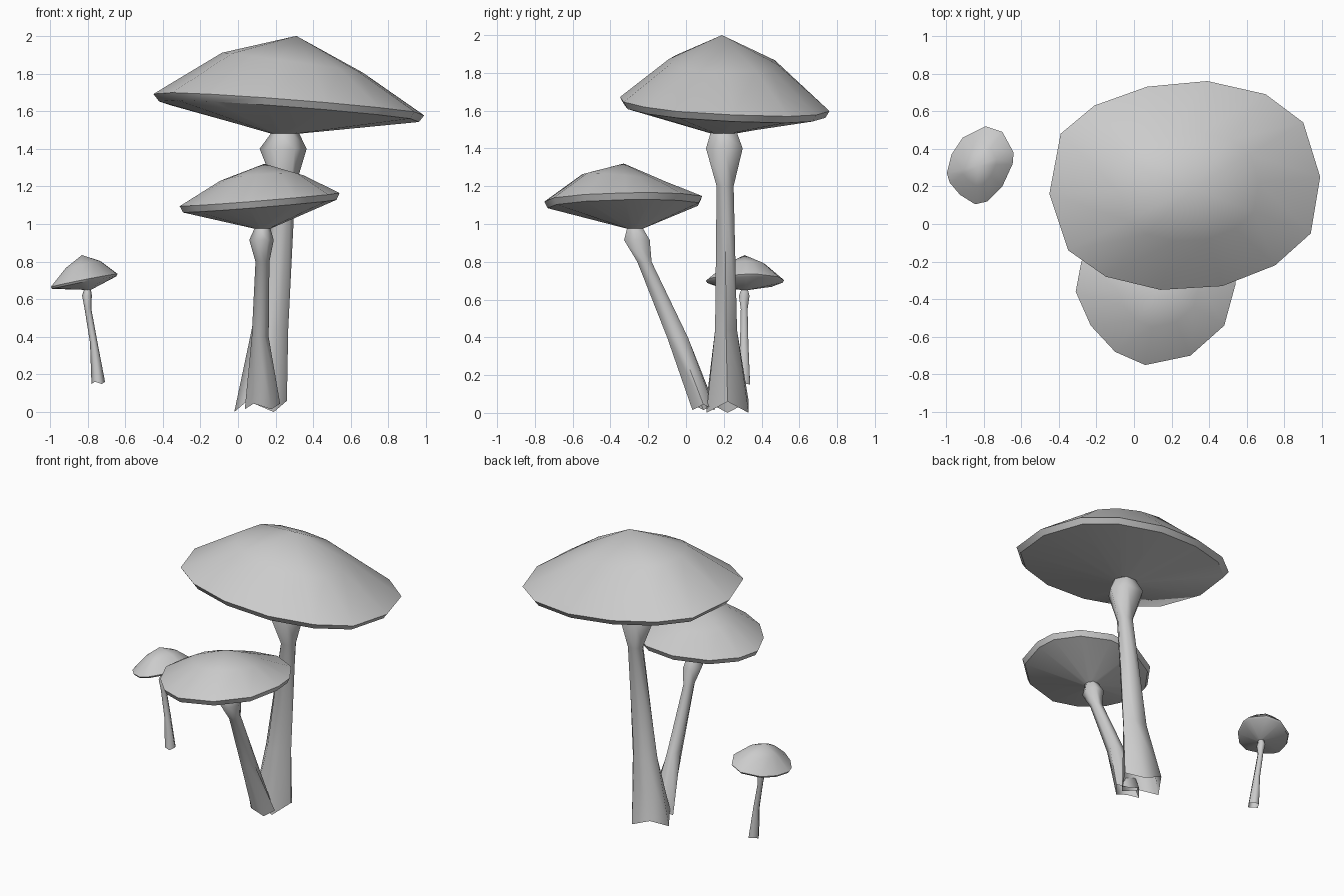
import bpy, bmesh
from math import sin, cos, tau, radians

if "Cube" in bpy.data.objects:
    bpy.data.objects.remove(bpy.data.objects["Cube"])


def loft(name, rings, apex=None, angle=40):
    """Skin a stack of equal-count rings (top to bottom), with an optional tip."""
    bm = bmesh.new()
    loops = [[bm.verts.new(p) for p in ring] for ring in rings]
    n = len(loops[0])
    for a, b in zip(loops, loops[1:]):
        for i in range(n):
            j = (i + 1) % n
            bm.faces.new((a[i], b[i], b[j], a[j]))
    if apex:
        tip = bm.verts.new(apex)
        for i in range(n):
            bm.faces.new((tip, loops[0][i], loops[0][(i + 1) % n]))
    bmesh.ops.recalc_face_normals(bm, faces=bm.faces)
    me = bpy.data.meshes.new(name)
    bm.to_mesh(me)
    bm.free()
    me.shade_smooth()
    me.set_sharp_from_angle(angle=radians(angle))
    ob = bpy.data.objects.new(name, me)
    bpy.context.collection.objects.link(ob)
    return ob


def cap(name, outline, apex, mid, rim, lip, foot):
    """Cap from its rim outline; mid and rim are planes (z, slope x, slope y) about the apex.
    foot is the (x, y, z, radius) where the underside meets the stem."""
    ax, ay, _ = apex

    def ring(s, plane, drop=0):
        z, sx, sy = plane
        pts = []
        for x, y in outline:
            dx, dy = (x - ax) * s, (y - ay) * s
            pts.append((ax + dx, ay + dy, z + sx * dx + sy * dy - drop))
        return pts

    fx, fy, fz, fr = foot
    bottom = []
    for x, y in outline:
        d = ((x - fx) ** 2 + (y - fy) ** 2) ** 0.5
        bottom.append((fx + (x - fx) / d * fr, fy + (y - fy) / d * fr, fz))
    loft(name, [ring(0.52, mid), ring(1, rim), ring(0.96, rim, lip), bottom], apex)


def stem(name, sections, ragged, n=6):
    """Tapered stem through (x, y, z, rx, ry) sections, open with a ragged base."""
    rings = []
    for k, (x, y, z, rx, ry) in enumerate(sections):
        last = k == len(sections) - 1
        rings.append([(x + rx * cos(tau * i / n), y + ry / 0.866 * sin(tau * i / n),
                       z + (ragged * (1 if i % 2 == 0 else -1) if last else 0))
                      for i in range(n)])
    loft(name, rings, angle=65)


# Large mushroom
cap("large_cap",
    [(-.39, .48), (-.21, .63), (.07, .73), (.39, .76), (.70, .69), (.90, .54), (.99, .25),
     (.94, -.05), (.75, -.22), (.47, -.33), (.14, -.35), (-.15, -.28), (-.35, -.14), (-.45, .16)],
    (.31, .19, 2.0), (1.855, -.14, -.02), (1.632, -.076, -.05), .037, (.25, .2, 1.48, .072))
stem("large_stem",
     [(.25, .2, 1.482, .075, .07), (.24, .203, 1.4, .125, .097), (.25, .207, 1.2, .055, .045),
      (.17, .212, .44, .097, .058), (.12, .22, .03, .14, .112)], .03)

# Medium mushroom, leaning forward
cap("medium_cap",
    [(-.31, -.36), (-.28, -.2), (-.16, -.03), (.05, .08), (.25, .085), (.43, -.02), (.53, -.18),
     (.54, -.32), (.48, -.54), (.30, -.70), (.06, -.75), (-.10, -.68), (-.23, -.54)],
    (.14, -.33, 1.32), (1.245, .07, -.1), (1.132, .082, .017), .035, (.13, -.27, .975, .042))
stem("medium_stem",
     [(.13, -.27, .977, .042, .042), (.125, -.26, .915, .065, .068), (.13, -.22, .8, .037, .038),
      (.118, -.045, .4, .045, .055), (.13, .092, .03, .094, .058)], .015)

# Small mushroom, standing apart
cap("small_cap",
    [(-.995, .27), (-.97, .37), (-.91, .46), (-.79, .52), (-.70, .49), (-.64, .38), (-.645, .32),
     (-.70, .20), (-.78, .12), (-.845, .105), (-.925, .155), (-.98, .22)],
    (-.83, .31, .835), (.783, .2, 0), (.698, .2, -.02), .012, (-.80, .31, .65, .018))
stem("small_stem",
     [(-.80, .31, .652, .018, .018), (-.803, .308, .62, .026, .028), (-.798, .308, .55, .018, .018),
      (-.767, .308, .37, .02, .022), (-.743, .305, .155, .036, .034)], .006)
